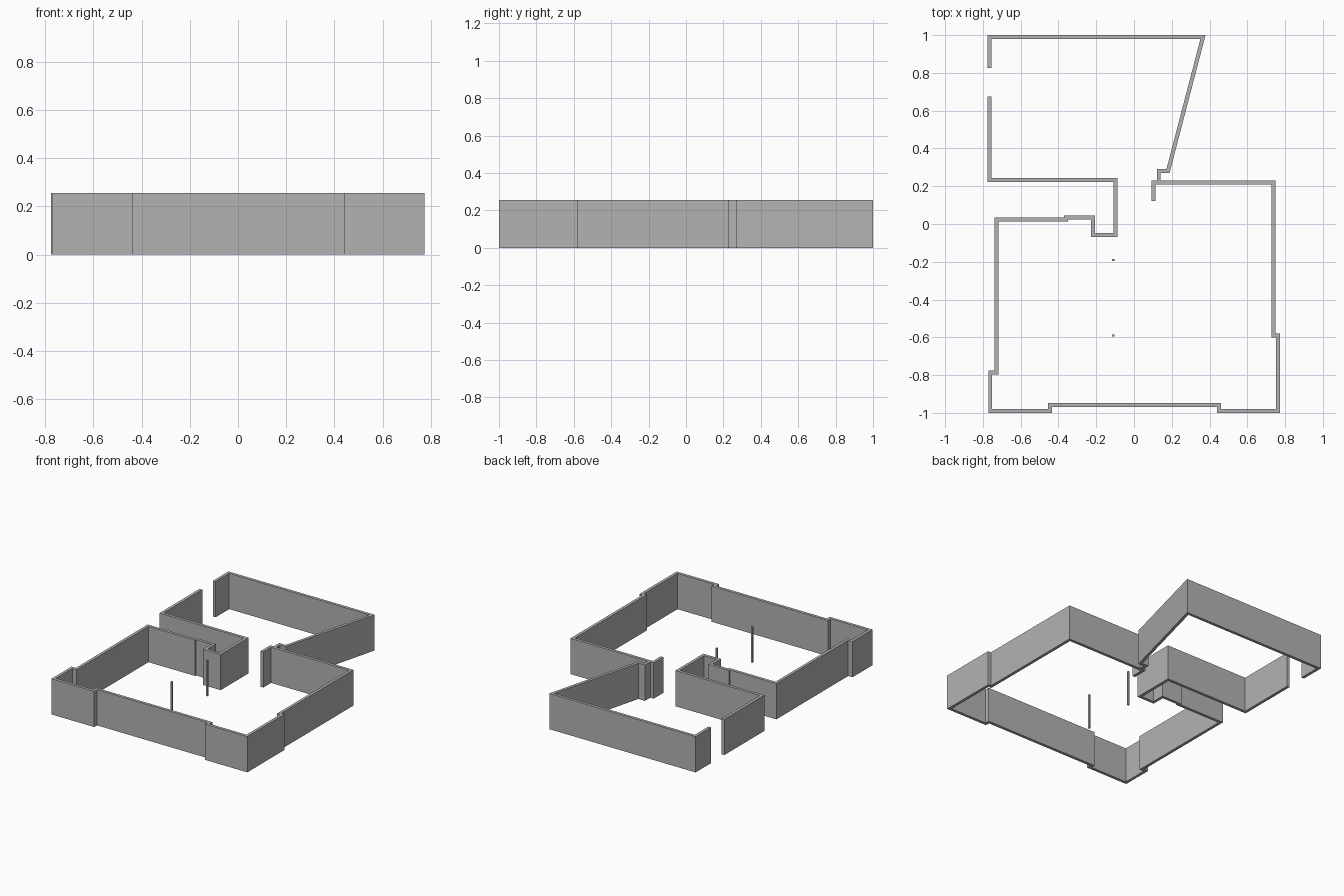
import bpy
import bmesh
from mathutils import Vector

cube = bpy.data.objects.get("Cube")
if cube:
    bpy.data.objects.remove(cube, do_unlink=True)

HEIGHT = 0.255
THICK = 0.021

# One plain grey for everything
grey = bpy.data.materials.new("plaster_grey")
grey.use_nodes = True
colour = (0.45, 0.45, 0.45, 1)
grey.diffuse_color = colour
grey.node_tree.nodes["Principled BSDF"].inputs["Base Color"].default_value = colour


def make_object(name, bm):
    bmesh.ops.recalc_face_normals(bm, faces=bm.faces)
    mesh = bpy.data.meshes.new(name)
    bm.to_mesh(mesh)
    bm.free()
    mesh.materials.append(grey)
    obj = bpy.data.objects.new(name, mesh)
    bpy.context.collection.objects.link(obj)
    return obj


def wall(name, path):
    """Sweep a mitred wall of constant thickness along a floor-plan path."""
    pts = [Vector(p) for p in path]
    dirs = [(b - a).normalized() for a, b in zip(pts, pts[1:])]
    bm = bmesh.new()
    rings = []
    for i, p in enumerate(pts):
        before, after = dirs[max(i - 1, 0)], dirs[min(i, len(dirs) - 1)]
        n1 = Vector((-before.y, before.x))
        n2 = Vector((-after.y, after.x))
        mitre = (n1 + n2) / (1 + n1.dot(n2)) * THICK / 2
        left, right = p + mitre, p - mitre
        rings.append([bm.verts.new((q.x, q.y, z)) for q, z in
                      ((left, 0), (right, 0), (right, HEIGHT), (left, HEIGHT))])
    for a, b in zip(rings, rings[1:]):
        for k in range(4):
            m = (k + 1) % 4
            bm.faces.new((a[k], a[m], b[m], b[k]))
    bm.faces.new(rings[0])
    bm.faces.new(rings[-1])
    return make_object(name, bm)


def post(name, x, y, size=0.012):
    bm = bmesh.new()
    bmesh.ops.create_cube(bm, size=1)
    bmesh.ops.scale(bm, vec=(size, size, HEIGHT), verts=bm.verts)
    bmesh.ops.translate(bm, vec=(x, y, HEIGHT / 2), verts=bm.verts)
    return make_object(name, bm)


# Back room: short return, back wall, slanted wall and its small jog
wall("back_room_wall", [
    (-.765, .825), (-.765, .989), (.365, .989),
    (.18, .28), (.131, .28), (.131, .225)])

# Long wall from the back room doorway round the whole front room
wall("main_wall", [
    (-.765, .675), (-.765, .234), (-.099, .234), (-.099, -.058),
    (-.217, -.058), (-.217, .035), (-.36, .035), (-.36, .025),
    (-.727, .025), (-.727, -.785), (-.761, -.785), (-.761, -.989),
    (-.445, -.989), (-.445, -.958), (.45, -.958), (.45, -.989),
    (.763, -.989), (.763, -.59), (.739, -.59), (.739, .22),
    (.104, .22), (.104, .122)])

# Two slim posts inside the front room
post("rear_post", -.11, -.19)
post("front_post", -.11, -.59)
